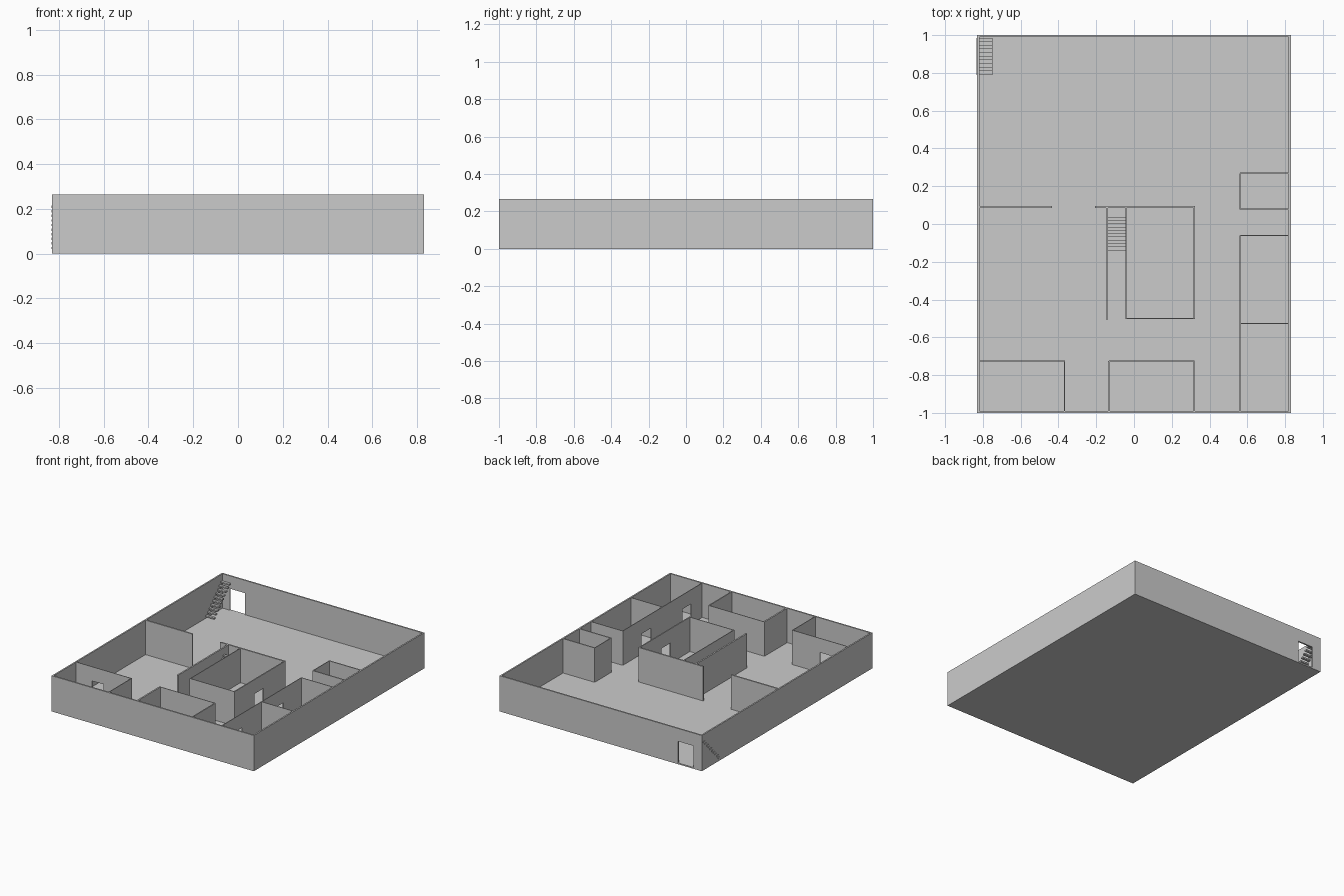
import bpy
import bmesh
from mathutils import Matrix, Vector

if "Cube" in bpy.data.objects:
    bpy.data.objects.remove(bpy.data.objects["Cube"], do_unlink=True)

W, D, H = 0.83, 1.0, 0.265      # half width, half depth, wall height
FLOOR = 0.01
THIN, THICK = 0.005, 0.011
DOOR = 0.16

gray = bpy.data.materials.new("plain_gray")
gray.use_nodes = True
color = (0.6, 0.6, 0.6, 1)
gray.diffuse_color = color
gray.node_tree.nodes["Principled BSDF"].inputs["Base Color"].default_value = color


def make_boxes(name, boxes):
    """One object from a list of (low corner, high corner) boxes."""
    bm = bmesh.new()
    for low, high in boxes:
        low, high = Vector(low), Vector(high)
        place = Matrix.Translation((low + high) / 2) @ Matrix.Diagonal((*(high - low), 1))
        bmesh.ops.create_cube(bm, size=1, matrix=place)
    mesh = bpy.data.meshes.new(name)
    bm.to_mesh(mesh)
    bm.free()
    mesh.materials.append(gray)
    obj = bpy.data.objects.new(name, mesh)
    bpy.context.collection.objects.link(obj)
    return obj


def wall(name, axis, at, start, end, thick=THIN, door=None, door_top=DOOR):
    """Wall running along an axis, with an optional doorway."""
    spans = [(start, end, FLOOR, H)]
    if door:
        a, b = door
        spans = [(start, a, FLOOR, H), (b, end, FLOOR, H), (a, b, door_top, H)]
    boxes = []
    for a, b, z0, z1 in spans:
        lo, hi = at - thick / 2, at + thick / 2
        if axis == "x":
            boxes.append(((a, lo, z0), (b, hi, z1)))
        else:
            boxes.append(((lo, a, z0), (hi, b, z1)))
    return make_boxes(name, boxes)


def stairs(name, x0, x1, y0, y1, steps=10):
    """Open treads climbing towards the back."""
    run, rise = (y1 - y0) / steps, 0.0205
    boxes = []
    for i in range(steps):
        top = FLOOR + rise * (i + 1)
        boxes.append(((x0, y0 + i * run, top - rise / 2), (x1, y0 + (i + 1) * run, top)))
    return make_boxes(name, boxes)


# Floor and outer shell
make_boxes("floor", [((-W, -D, 0), (W, D, FLOOR))])
edge = THICK / 2
wall("front_outer_wall", "x", -D + edge, -W, W, THICK)
wall("back_outer_wall", "x", D - edge, -W, W, THICK, (-0.76, -0.635), 0.17)
for side, sign in (("left", 1), ("right", -1)):
    wall(side + "_outer_wall", "y", sign * (W - edge), -D + THICK, D - THICK, THICK)

# Cross walls in the middle
wall("hall_wall", "x", 0.091, -W, -0.435, THICK)
wall("core_back_wall", "x", 0.091, -0.207, 0.324, THICK)

# Central core with its stairwell
wall("stairwell_wall", "y", -0.142, -0.505, 0.086, THICK)
wall("core_inner_wall", "y", -0.042, -0.503, 0.086)
wall("core_side_wall", "y", 0.32, -0.503, 0.086, 0.008, (-0.27, -0.165))
wall("core_front_wall", "x", -0.5, -0.042, 0.32)

# Front corner room
wall("corner_room_back", "x", -0.725, -W, -0.365, THIN, (-0.69, -0.595))
wall("corner_room_side", "y", -0.367, -D, -0.725)

# Front middle room
wall("middle_room_back", "x", -0.725, -0.133, 0.32)
wall("middle_room_side_a", "y", -0.133, -D, -0.725, THICK)
wall("middle_room_side_b", "y", 0.32, -D, -0.725, 0.008)

# Pair of side rooms sharing a partition
wall("side_room_front_wall", "y", 0.562, -D, -0.527, THIN, (-0.86, -0.757))
wall("side_room_rear_wall", "y", 0.562, -0.527, -0.06, THIN, (-0.39, -0.275))
wall("side_room_partition", "x", -0.527, 0.562, W)
wall("side_room_end", "x", -0.06, 0.562, W)

# Small closed side room
wall("small_room_face", "y", 0.562, 0.077, 0.268)
for name, y in (("front", 0.077), ("back", 0.268)):
    wall("small_room_" + name, "x", y, 0.56, W, 0.008)

# Staircases
stairs("back_stairs", -0.834, -0.75, 0.79, 0.985)
stairs("core_stairs", -0.138, -0.045, -0.14, 0.035)
